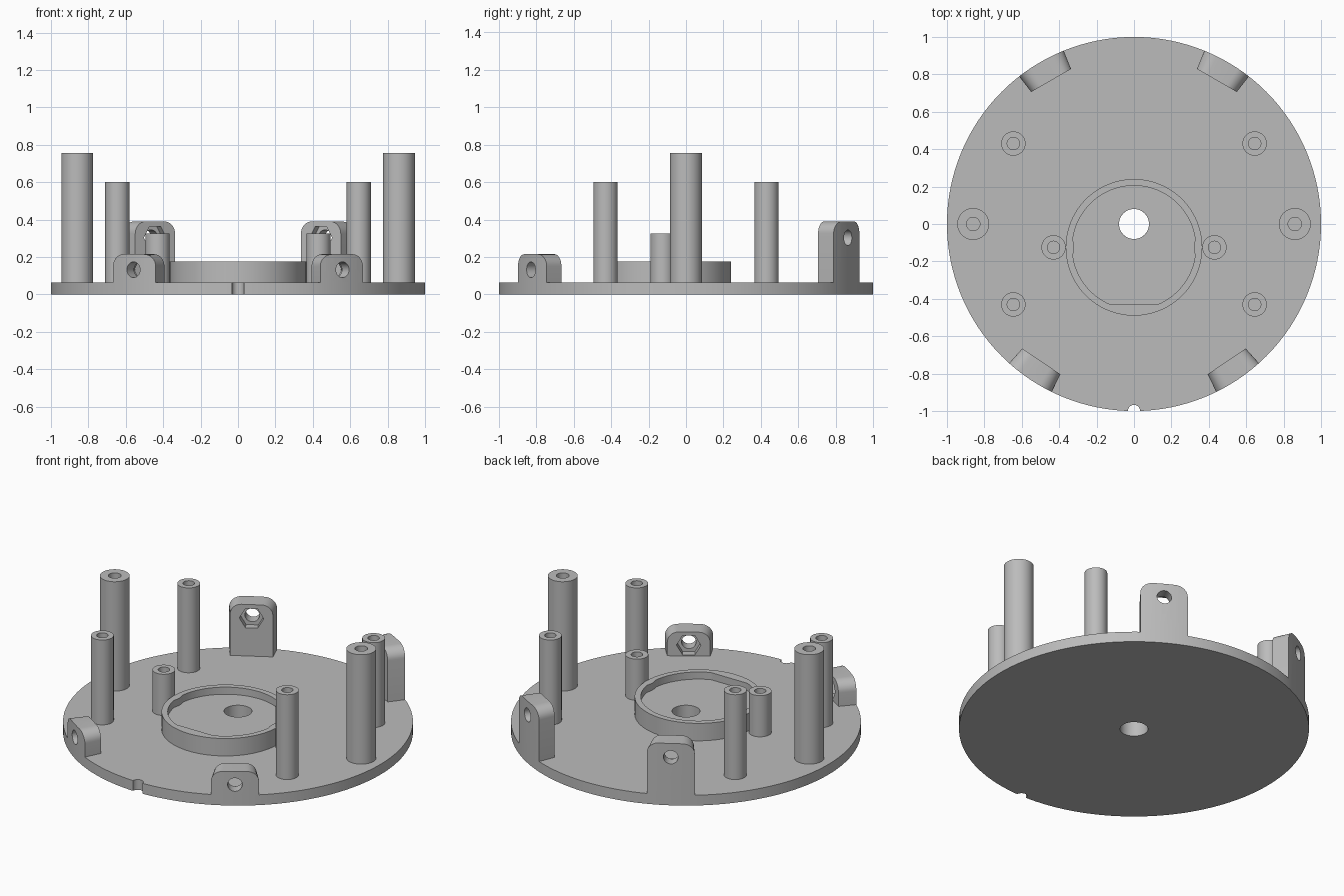
import bpy, bmesh
from math import sin, cos, tan, pi, radians, sqrt
from mathutils import Matrix

if "Cube" in bpy.data.objects:
    bpy.data.objects.remove(bpy.data.objects["Cube"])

GREY = (0.5, 0.5, 0.5, 1)
mat = bpy.data.materials.new("plain grey")
mat.use_nodes = True
mat.diffuse_color = GREY
mat.node_tree.nodes["Principled BSDF"].inputs["Base Color"].default_value = GREY

PLATE = 0.065      # plate thickness
CUP_Y = -0.125     # centre line of the cup and its two short posts


def make(name, bm):
    bmesh.ops.recalc_face_normals(bm, faces=bm.faces)
    me = bpy.data.meshes.new(name)
    bm.to_mesh(me)
    bm.free()
    me.materials.append(mat)
    ob = bpy.data.objects.new(name, me)
    bpy.context.collection.objects.link(ob)
    return ob


def activate(ob):
    bpy.ops.object.select_all(action='DESELECT')
    ob.select_set(True)
    bpy.context.view_layer.objects.active = ob


def smooth(ob):
    activate(ob)
    bpy.ops.object.shade_smooth_by_angle(angle=radians(30))


def cylinder(name, r, z0, z1, segs=48, matrix=Matrix()):
    bm = bmesh.new()
    place = matrix @ Matrix.Translation((0, 0, (z0 + z1) / 2))
    bmesh.ops.create_cone(bm, cap_ends=True, segments=segs, radius1=r, radius2=r,
                          depth=z1 - z0, matrix=place)
    return make(name, bm)


def boolean(ob, cutter, operation='DIFFERENCE'):
    mod = ob.modifiers.new("cut", 'BOOLEAN')
    mod.operation, mod.solver, mod.object = operation, 'EXACT', cutter
    activate(ob)
    bpy.ops.object.modifier_apply(modifier=mod.name)
    bpy.data.objects.remove(cutter)


def loft(name, loops, capped=False):
    """Join rings of points that all have the same count."""
    bm = bmesh.new()
    rings = [[bm.verts.new(p) for p in loop] for loop in loops]
    n = len(rings[0])
    for a, b in zip(rings, rings[1:]):
        for i in range(n):
            j = (i + 1) % n
            bm.faces.new((a[i], a[j], b[j], b[i]))
    if capped:
        bm.faces.new(rings[0])
        bm.faces.new(rings[-1])
    return make(name, bm)


def ring(r, z, x=0, y=0, n=48):
    """Ring of points; r is a number or a function of the angle."""
    angles = [2 * pi * i / n for i in range(n)]
    radius = r if callable(r) else lambda a: r
    return [(x + radius(a) * cos(a), y + radius(a) * sin(a), z) for a in angles]


# Round plate with centre hole and alignment notch at the front
plate = cylinder("base_plate", 1, 0, PLATE, 128)
boolean(plate, cylinder("hole", 0.08, -1, 1))
boolean(plate, cylinder("notch", 0.033, -1, 1, 32, Matrix.Translation((0, -1, 0))))
smooth(plate)


# Raised cup: inner wall has a flat at the front and a bulge beside each short post
def cup_inner(a):
    r = 0.33
    if sin(a) < -0.5:
        r = min(r, 0.305 / -sin(a))
    inside = 0.11 ** 2 - (0.43 * sin(a)) ** 2
    if inside > 0:
        r = min(r, 0.43 * abs(cos(a)) - sqrt(inside))
    return r


N, RIM, FLOOR = 192, 0.175, 0.13
smooth(loft("motor_cup", [
    ring(0.365, PLATE, 0, CUP_Y, N), ring(0.365, RIM, 0, CUP_Y, N),
    ring(cup_inner, RIM, 0, CUP_Y, N), ring(cup_inner, FLOOR, 0, CUP_Y, N),
    ring(0.08, FLOOR, n=N), ring(0.08, PLATE, n=N)]))

# Hollow posts, mirrored left and right
POSTS = [("tall_post", 0.86, 0, 0.085, 0.036, 0.755),
         ("front_post", 0.645, -0.43, 0.065, 0.033, 0.6),
         ("back_post", 0.645, 0.43, 0.065, 0.033, 0.6),
         ("short_post", 0.43, CUP_Y, 0.065, 0.033, 0.325)]
for name, x, y, r, bore, top in POSTS:
    for side, label in ((1, "left"), (-1, "right")):
        smooth(loft(f"{name}_{label}", [
            ring(r, PLATE, side * x, y), ring(r, top, side * x, y),
            ring(bore, top, side * x, y), ring(bore, PLATE, side * x, y)]))


# Rim tab: wedge with rounded top, screw hole and hexagonal nut pocket inside
def tab(name, angle, top, hole_z):
    inner, half, r = 0.886, radians(7.9), 0.065
    w = inner * tan(half)
    outline = [(-w, PLATE), (w, PLATE)]
    for centre, start in ((w - r, 0), (r - w, pi / 2)):
        for i in range(9):
            a = start + pi / 2 * i / 8
            outline.append((centre + r * cos(a), top - r + r * sin(a)))
    ob = loft(name, [[(d, t * d / inner, z) for t, z in outline]
                     for d in (inner, 1.15)], capped=True)
    ob.data.transform(Matrix.Rotation(angle, 4, 'Z'))
    boolean(ob, cylinder("trim", 1, -1, 1, 128), 'INTERSECT')
    aim = (Matrix.Rotation(angle, 4, 'Z') @ Matrix.Translation((0, 0, hole_z))
           @ Matrix.Rotation(pi / 2, 4, 'Y'))
    boolean(ob, cylinder("bore", 0.042, 0.7, 1.2, 32, aim))
    boolean(ob, cylinder("nut_pocket", 0.07, 0.8, inner + 0.045, 6, aim))
    smooth(ob)


for name, degrees, top, hole_z in (("front_tab", -56, 0.215, 0.132),
                                   ("back_tab", 60, 0.39, 0.303)):
    tab(name + "_left", radians(degrees), top, hole_z)
    tab(name + "_right", radians(180 - degrees), top, hole_z)
